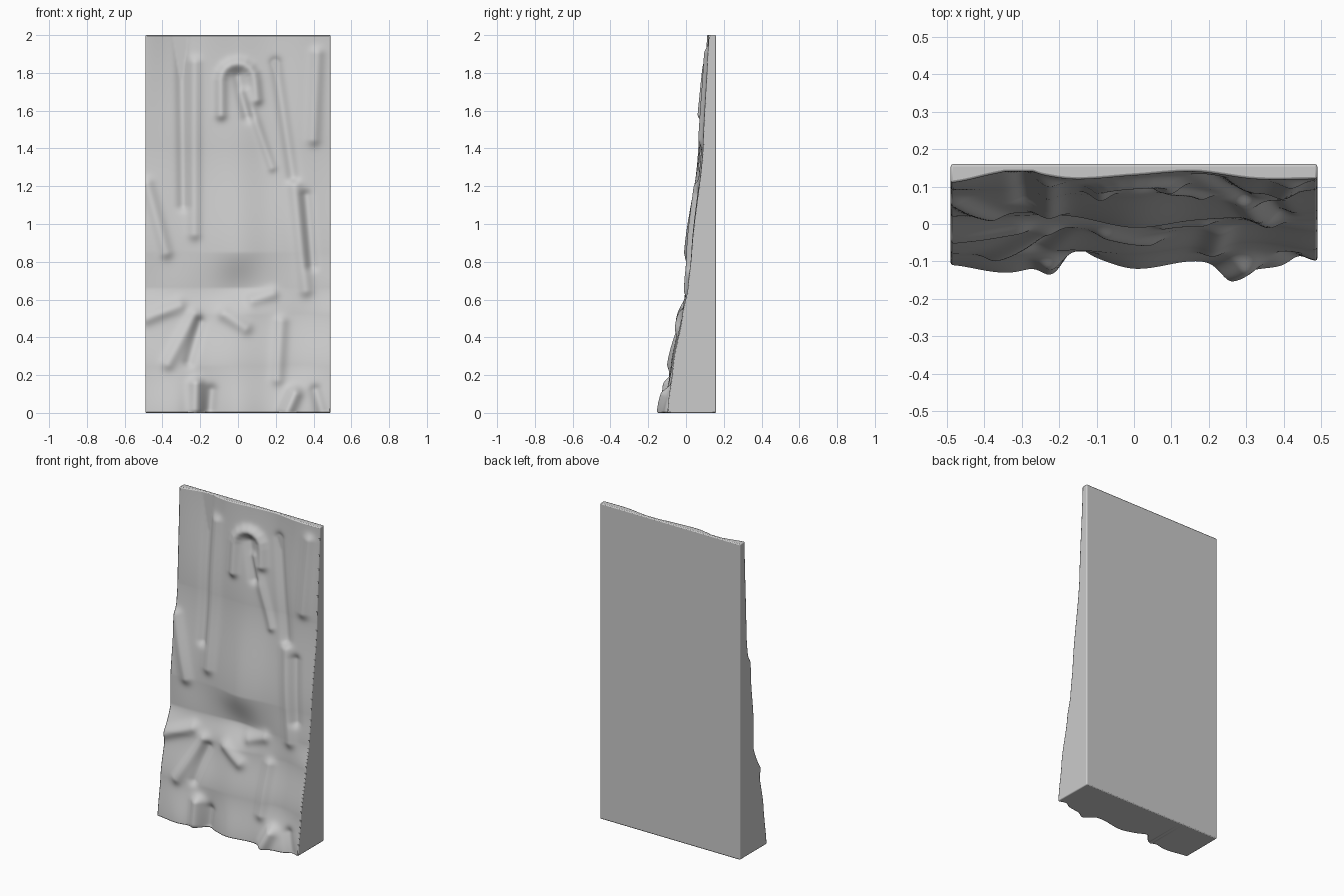
import bpy
import bmesh
from math import cos, exp, pi, sin
from mathutils import Vector

default_cube = bpy.data.objects.get("Cube")
if default_cube:
    bpy.data.objects.remove(default_cube, do_unlink=True)

HALF_WIDTH, HEIGHT, BACK = 0.49, 2, 0.16
COLUMNS, ROWS = 130, 260

# Broad shape of the rock face: depth in hundredths across the width, per height
FACE_ROWS = {
    0: (-11, -13, -8, -12, -10, -12, -10),
    0.25: (-8, -8, -7, -8, -6, -5, -7),
    0.52: (-3, -2, -1, -3, -1, 0, -2),
    0.66: (2, 2, 3, 4, 2, 1, 1),
    0.85: (2, 3, 2, -1, 1, 2, 3),
    1.4: (9, 9, 8, 7, 9, 8, 9),
    2: (11, 14, 12, 13, 14, 12, 12),
}

# Straight folds: each entry is start x, start z, end x, end z in hundredths
RIDGES = [
    (-23, 185, -23, 95),    # long upright fold, right side
    (30, 120, 36, 65),      # upright fold, left side
    (42, 190, 40, 145),     # upper left edge
    (-48, 121, -38, 85),    # slanting fold at the right edge
    (-48, 50, -31, 57),     # shelf
    (-23, 52, -37, 26),     # fold below the shelf
    (-7, 52, 4, 45),        # central knob
    (8, 60, 18, 63),        # ledge under the central panel
    (23, 48, 21, 18),       # lower left fold
]
CREASES = [
    (-30, 198, -29, 110),   # long groove, right side
    (20, 185, 29, 125),     # long groove, left side
    (36, 115, 39, 78),      # groove below it
    (-26, 27, -20, 48),     # groove beside the lower fold
    (-15, 2, -14, 12),      # gap in the foot
    (44, 1, 41, 12),        # gap near the left corner
    (0, 178, 5, 157),       # hollow inside the loop
]
BOULDERS = [
    (-22, 15, -22, 2),
    (30, 10, 26, 1),
]


def spline(values, t):
    """Smooth curve through evenly spaced values, t running from zero to one."""
    last = len(values) - 1
    i = min(int(t * last), last - 1)
    f = t * last - i
    a, b = values[i], values[i + 1]
    before, after = values[max(i - 1, 0)], values[min(i + 2, last)]
    slope_a, slope_b = (b - before) / 2, (after - a) / 2
    ease = f * f * (3 - 2 * f)
    return (a + (b - a) * ease + slope_a * f * (1 - f) ** 2
            - slope_b * f * f * (1 - f))


def broad_depth(x, z):
    heights = list(FACE_ROWS)
    across = (x + HALF_WIDTH) / (2 * HALF_WIDTH)
    for low, high in zip(heights, heights[1:]):
        if z <= high:
            break
    f = (z - low) / (high - low)
    f = (f + f * f * (3 - 2 * f)) / 2
    below = spline(FACE_ROWS[low], across)
    above = spline(FACE_ROWS[high], across)
    return (below + (above - below) * f) / 100


def path_distance(point, path):
    """Shortest distance from the point to the polyline."""
    nearest = HEIGHT
    for a, b in zip(path, path[1:]):
        along = b - a
        t = min(max((point - a).dot(along) / along.length_squared, 0), 1)
        nearest = min(nearest, (point - a - along * t).length)
    return nearest


def straight(segment):
    x_start, z_start, x_end, z_end = segment
    return [Vector((x_start, z_start)) / 100, Vector((x_end, z_end)) / 100]


# Arched fold near the top, with one leg trailing down to the left
arch = [Vector((0.09 * cos(pi * i / 8), 1.76 + 0.09 * sin(pi * i / 8)))
        for i in range(9)]
arch.insert(0, Vector((0.1, 1.66)))
arch.append(Vector((-0.09, 1.58)))
trail = [Vector((0.04, 1.7)), Vector((0.1, 1.53)), Vector((0.18, 1.3))]

folds = [(0.025, 0.03, arch), (0.015, 0.025, trail)]
for height, width, segments in (
        (0.02, 0.035, RIDGES), (-0.02, 0.03, CREASES), (0.042, 0.038, BOULDERS)):
    folds += [(height, width, straight(segment)) for segment in segments]


def face_depth(x, z):
    depth = broad_depth(x, z)
    for height, width, path in folds:
        reach = path_distance(Vector((x, z)), path) / width
        depth -= height * exp(-reach * reach)
    return min(depth, BACK - 0.02)


# Sculpted front sheet
bm = bmesh.new()
sheet = []
for r in range(ROWS + 1):
    z = HEIGHT * r / ROWS
    across = [HALF_WIDTH * (2 * c / COLUMNS - 1) for c in range(COLUMNS + 1)]
    sheet.append([bm.verts.new((x, face_depth(x, z), z)) for x in across])
for low, high in zip(sheet, sheet[1:]):
    for c in range(COLUMNS):
        bm.faces.new((low[c], low[c + 1], high[c + 1], high[c]))

# Side walls and flat back
rim = [edge for edge in bm.edges if edge.is_boundary]
walls = bmesh.ops.extrude_edge_only(bm, edges=rim)["geom"]
for item in walls:
    if isinstance(item, bmesh.types.BMVert):
        item.co.y = BACK
back_edges = [edge for edge in bm.edges if edge.is_boundary]
bmesh.ops.contextual_create(bm, geom=back_edges)
bmesh.ops.recalc_face_normals(bm, faces=bm.faces)

mesh = bpy.data.meshes.new("rock_slab")
bm.to_mesh(mesh)
bm.free()
slab = bpy.data.objects.new("rock_slab", mesh)
bpy.context.collection.objects.link(slab)

# Plain stone colour
stone = bpy.data.materials.new("stone grey")
stone.use_nodes = True
colour = (0.6, 0.6, 0.6, 1)
stone.diffuse_color = colour
stone.node_tree.nodes["Principled BSDF"].inputs["Base Color"].default_value = colour
mesh.materials.append(stone)

# Slightly softened outer edges and smooth shading
bevel = slab.modifiers.new("soft_edges", "BEVEL")
bevel.width = 0.006
bevel.segments = 2
bevel.limit_method = "ANGLE"
bevel.angle_limit = 1.1
bpy.context.view_layer.objects.active = slab
slab.select_set(True)
bpy.ops.object.shade_smooth_by_angle(angle=0.7)
